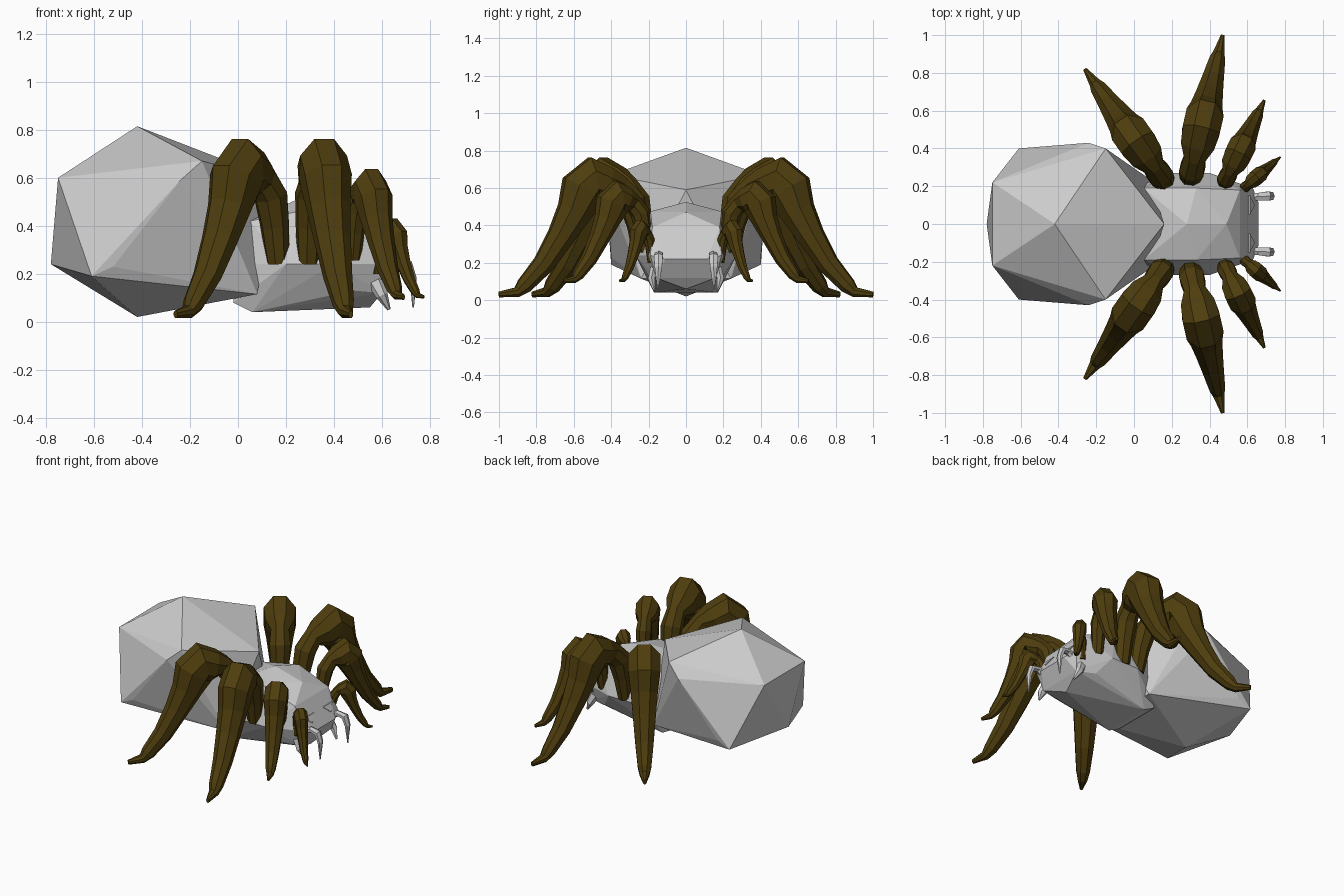
import bpy, bmesh, math
from mathutils import Vector

if "Cube" in bpy.data.objects:
    bpy.data.objects.remove(bpy.data.objects["Cube"])

brown = bpy.data.materials.new("leg_brown")
brown.diffuse_color = (0.075, 0.046, 0.004, 1)
brown.use_nodes = True
brown.node_tree.nodes["Principled BSDF"].inputs["Base Color"].default_value = brown.diffuse_color


def finish(bm, name, mat=None, mirror=False):
    bmesh.ops.recalc_face_normals(bm, faces=bm.faces)
    me = bpy.data.meshes.new(name)
    bm.to_mesh(me)
    bm.free()
    ob = bpy.data.objects.new(name, me)
    bpy.context.collection.objects.link(ob)
    if mat:
        me.materials.append(mat)
    if mirror:
        m = ob.modifiers.new("mirror", 'MIRROR')
        m.use_axis = (False, True, False)
    return ob


def hull(name, points):
    """Faceted body; points with y > 0 are mirrored."""
    bm = bmesh.new()
    for x, y, z in points:
        bm.verts.new((x, y, z))
        if y > 0:
            bm.verts.new((x, -y, z))
    bmesh.ops.convex_hull(bm, input=bm.verts)
    loose = [v for v in bm.verts if not v.link_faces]
    bmesh.ops.delete(bm, geom=loose, context='VERTS')
    return finish(bm, name)


def sweep(name, path, side, n, mat=None):
    """Tapered tube through (point, half width, half thickness) stations."""
    bm = bmesh.new()
    side = Vector(side).normalized()
    pts = [Vector(p[0]) for p in path]
    rings = []
    for i, (_, w, t) in enumerate(path):
        tan = pts[min(i + 1, len(pts) - 1)] - pts[max(i - 1, 0)]
        nor = tan.cross(side).normalized()
        ring = []
        for k in range(n):
            a = 2 * math.pi * (k + 0.5) / n
            c = 1 / math.cos(math.pi / n)
            ring.append(bm.verts.new(pts[i] + side * (w * c * math.cos(a))
                                     + nor * (t * c * math.sin(a))))
        rings.append(ring)
    for a, b in zip(rings, rings[1:]):
        for k in range(n):
            j = (k + 1) % n
            bm.faces.new((a[k], a[j], b[j], b[k]))
    bm.faces.new(rings[0])
    bm.faces.new(rings[-1])
    return finish(bm, name, mat, True)


# Abdomen: stretched icosahedron with an extra facet on each flank
hull("abdomen", [
    (-0.42, 0, 0.815), (0.16, 0, 0.59), (-0.15, 0.40, 0.67), (-0.24, 0.43, 0.59),
    (-0.75, 0.22, 0.60), (-0.78, 0, 0.24), (-0.61, 0.40, 0.19),
    (-0.52, 0.40, 0.23), (0.08, 0.24, 0.115), (-0.42, 0, 0.02)])

# Head and thorax
hull("thorax", [
    (0.28, 0, 0.525), (0.05, 0.19, 0.42), (0.33, 0.19, 0.475), (0.49, 0, 0.47),
    (0.56, 0.18, 0.39), (0.66, 0.11, 0.22), (0.63, 0.19, 0.24),
    (0.20, 0.27, 0.24), (0.40, 0.27, 0.24), (0, 0.19, 0.24),
    (-0.02, 0.17, 0.08), (0.06, 0.17, 0.04), (0.22, 0.10, 0.07),
    (0.22, 0.21, 0.13), (0.48, 0.20, 0.13), (0.60, 0.16, 0.12), (0.55, 0, 0.06)])

# Legs: normalised profile (reach, height, half width, half thickness)
profile = [
    (0.03, 0.32, 0.045, 0.045), (0.06, 0.52, 0.057, 0.055), (0.10, 0.69, 0.066, 0.068),
    (0.18, 0.78, 0.056, 0.065), (0.27, 0.80, 0.09, 0.098), (0.36, 0.84, 0.10, 0.122),
    (0.43, 0.77, 0.10, 0.122), (0.49, 0.62, 0.085, 0.09), (0.58, 0.45, 0.072, 0.07),
    (0.70, 0.25, 0.057, 0.055), (0.83, 0.10, 0.042, 0.042), (0.88, 0.055, 0.03, 0.027),
    (1.0, 0.04, 0.01, 0.015)]
# name, hip (x, y), foot (x, y), foot height, knee height, thickness
legs = [
    ("rear_legs", (0.18, 0.20), (-0.26, 0.82), 0.0, 0.765, 1.0),
    ("middle_legs", (0.29, 0.21), (0.47, 1.0), 0.0, 0.765, 1.0),
    ("front_legs", (0.47, 0.20), (0.69, 0.655), 0.08, 0.64, 0.72),
    ("feeler_legs", (0.57, 0.18), (0.775, 0.355), 0.09, 0.435, 0.42)]
for name, hip, foot, z0, z1, k in legs:
    dx, dy = foot[0] - hip[0], foot[1] - hip[1]
    path = [((hip[0] + dx * s, hip[1] + dy * s, z0 + (z1 - z0) * h), w * k, t * k)
            for s, h, w, t in profile]
    sweep(name, path, (dy, -dx, 0), 8, brown)

# Hooked fangs and small jaw spikes
sweep("fangs", [((0.60, 0.14, 0.21), 0.02, 0.02), ((0.66, 0.145, 0.245), 0.02, 0.016),
                ((0.71, 0.148, 0.235), 0.024, 0.018), ((0.73, 0.148, 0.18), 0.02, 0.013),
                ((0.73, 0.15, 0.06), 0.003, 0.003)], (0, 1, 0), 6)
sweep("jaw_spikes", [((0.57, 0.17, 0.17), 0.02, 0.03), ((0.60, 0.185, 0.11), 0.018, 0.022),
                     ((0.63, 0.17, 0.05), 0.004, 0.006)], (0, 1, 0), 6)

# Triangular eyes, just proud of the face
bm = bmesh.new()
tri = [(0.61, 0.05, 0.31), (0.61, 0.15, 0.31), (0.638, 0.10, 0.265)]
back = [bm.verts.new((x - 0.03, y, z)) for x, y, z in tri]
front = [bm.verts.new((x + 0.003, y, z)) for x, y, z in tri]
bm.faces.new(back)
bm.faces.new(front)
for i in range(3):
    j = (i + 1) % 3
    bm.faces.new((back[i], back[j], front[j], front[i]))
finish(bm, "eyes", None, True)
